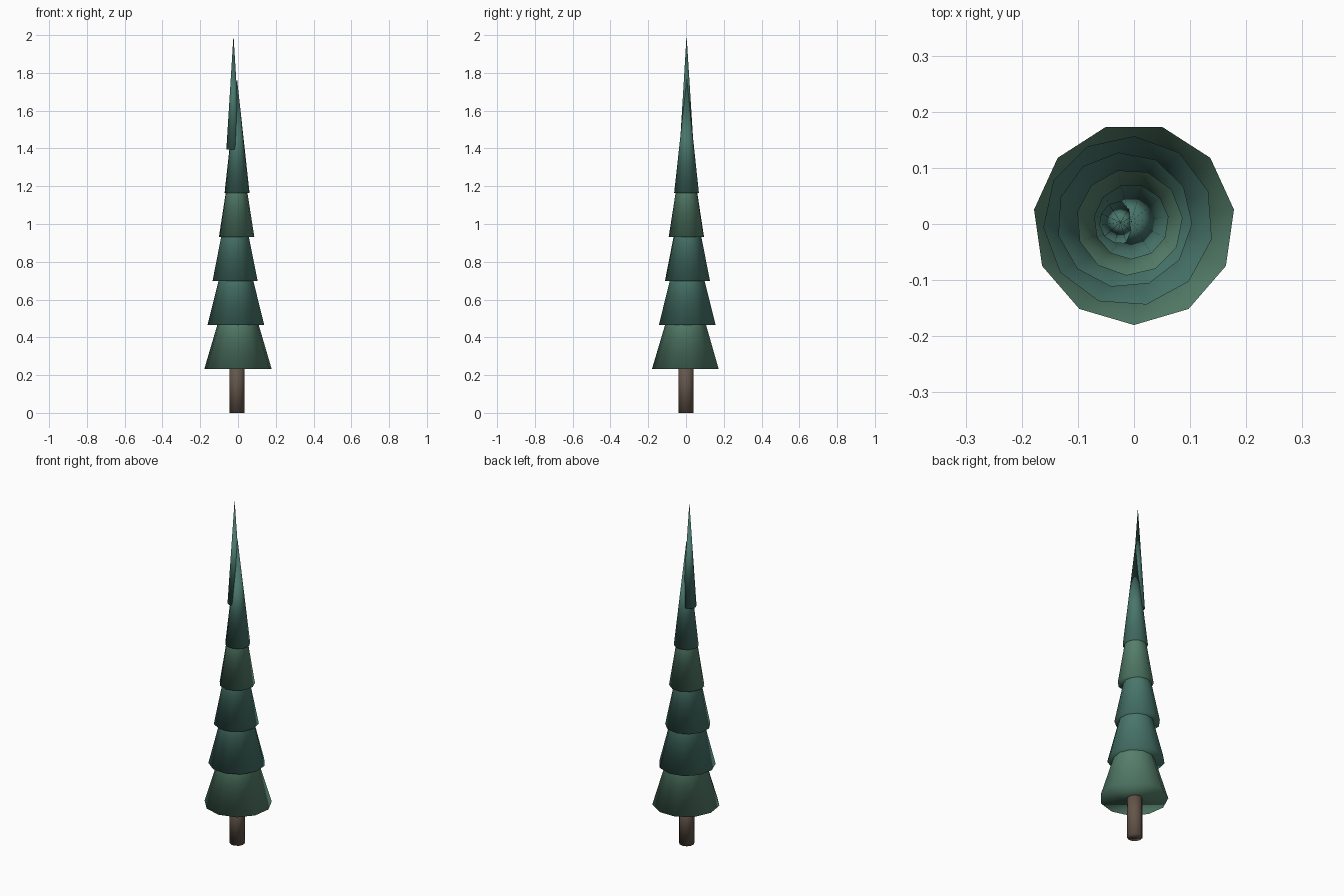
import bpy
from math import radians

if "Cube" in bpy.data.objects:
    bpy.data.objects.remove(bpy.data.objects["Cube"])


def material(name, rgb):
    m = bpy.data.materials.new(name)
    m.diffuse_color = (*rgb, 1)
    m.use_nodes = True
    m.node_tree.nodes["Principled BSDF"].inputs["Base Color"].default_value = m.diffuse_color
    return m


green = material("green_needles", (0.09, 0.21, 0.145))
teal = material("teal_needles", (0.065, 0.18, 0.145))
bark = material("bark", (0.125, 0.09, 0.068))


def finish(name, mat):
    ob = bpy.context.object
    ob.name = name
    ob.data.materials.append(mat)
    bpy.ops.object.shade_smooth()


# trunk
bpy.ops.mesh.primitive_cylinder_add(vertices=11, radius=0.041, depth=0.28,
                                    location=(-0.005, 0, 0.14))
finish("trunk", bark)

# foliage tiers: centre x, centre y, radius, angle of one corner, material
HEIGHT, STEP, BASE = 0.605, 0.2325, 0.233
tiers = [
    (0.0, 0.0, 0.18, 270, green),
    (-0.01, 0.005, 0.152, 86, teal),
    (-0.017, 0.007, 0.121, 95, teal),
    (-0.008, 0.003, 0.095, 103, green),
    (-0.005, 0.004, 0.067, 106, teal),
    (-0.024, 0.003, 0.038, 90, teal),
]
for i, (x, y, r, corner, mat) in enumerate(tiers):
    # primitive cones start with a corner on +y
    bpy.ops.mesh.primitive_cone_add(
        vertices=11, radius1=r, radius2=0, depth=HEIGHT,
        location=(x, y, BASE + i * STEP + HEIGHT / 2),
        rotation=(0, 0, radians(corner - 90)))
    finish(f"foliage_tier_{i + 1}", mat)
